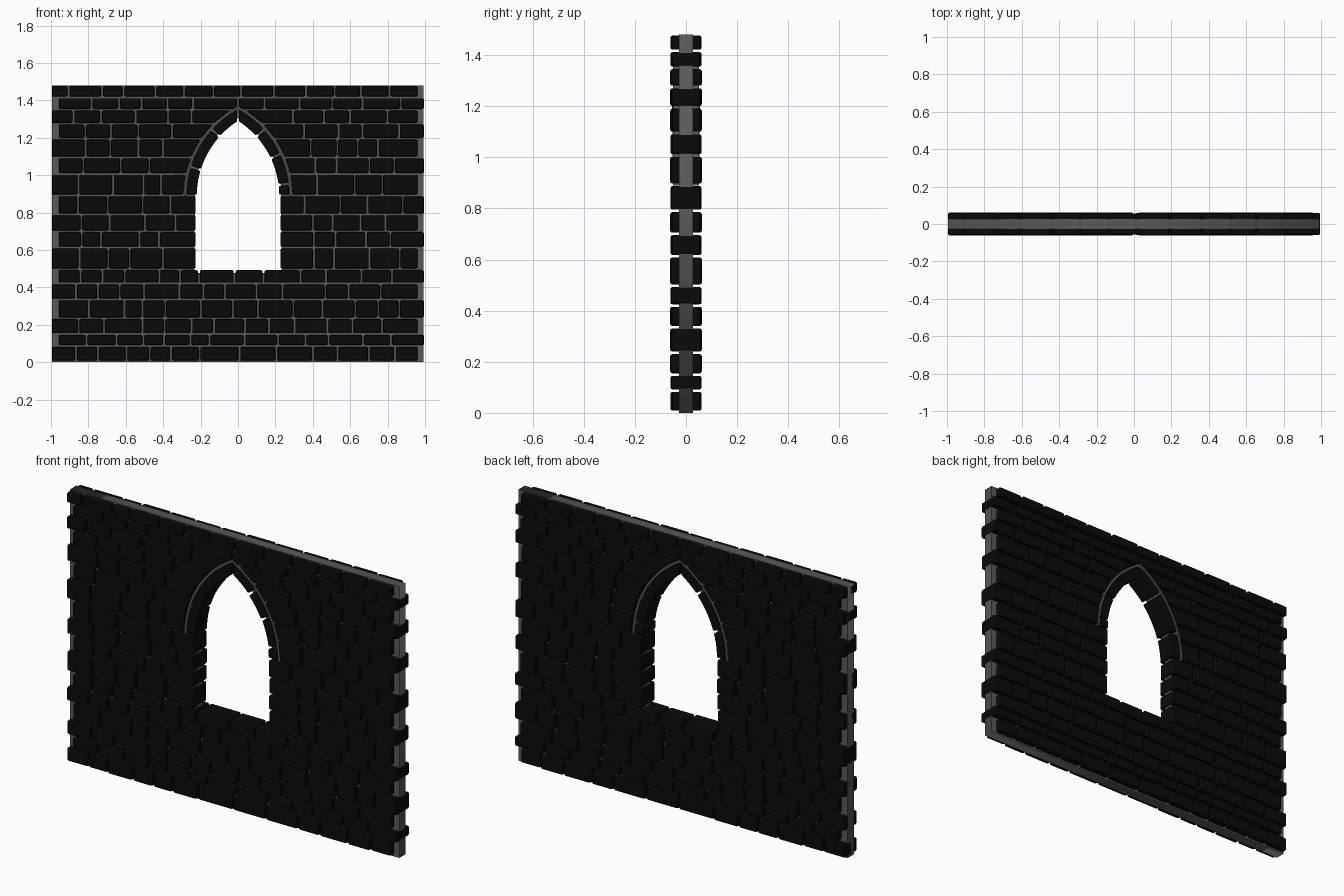
import bpy, bmesh, math, random

if "Cube" in bpy.data.objects:
    bpy.data.objects.remove(bpy.data.objects["Cube"])
random.seed(4)

# pointed arch: two arcs centred at x = +-CX on the springing line
SPRING, CX, R_IN, R_OUT = 0.89, 0.2536, 0.474, 0.541


def material(name, v):
    m = bpy.data.materials.new(name)
    m.diffuse_color = (v, v, v, 1)
    m.use_nodes = True
    m.node_tree.nodes["Principled BSDF"].inputs["Base Color"].default_value = m.diffuse_color
    return m


STONE = material("dark_stone", 0.003)
MORTAR = material("mortar_grey", 0.1)


def half_width(z, r):
    h = r * r - max(z - SPRING, 0) ** 2
    return max(0, math.sqrt(max(h, 0)) - CX)


def prism(bm, pts, d):
    """Extrude an x-z outline from y = -d to y = d."""
    a = [bm.verts.new((x, -d, z)) for x, z in pts]
    b = [bm.verts.new((x, d, z)) for x, z in pts]
    bm.faces.new(a)
    bm.faces.new(b[::-1])
    for i in range(len(pts)):
        j = (i + 1) % len(pts)
        bm.faces.new((a[j], a[i], b[i], b[j]))


def finish(bm, name, mat, bevel=0):
    bmesh.ops.recalc_face_normals(bm, faces=bm.faces)
    me = bpy.data.meshes.new(name)
    bm.to_mesh(me)
    bm.free()
    ob = bpy.data.objects.new(name, me)
    bpy.context.collection.objects.link(ob)
    me.materials.append(mat)
    if bevel:
        m = ob.modifiers.new("worn_edges", "BEVEL")
        m.width, m.segments = bevel, 2
        m.limit_method, m.angle_limit = "ANGLE", math.radians(35)
        m.use_clamp_overlap = False
    return ob


def joints(a, b):
    """Split a run of wall into stones of uneven length."""
    n = max(1, round((b - a) / 0.155))
    w = [random.uniform(0.65, 1.35) for _ in range(n)]
    return [a + (b - a) * sum(w[:i]) / sum(w) for i in range(n + 1)]


# stone courses from the ground up, alternately shifted at the wall ends
LEVELS = [0.004, 0.087, 0.15, 0.235, 0.335, 0.42, 0.497, 0.613, 0.70, 0.79,
          0.892, 1.007, 1.095, 1.195, 1.275, 1.35, 1.416, 1.481]
G = 0.005  # half a joint
for n, (low, high) in enumerate(zip(LEVELS, LEVELS[1:])):
    bm = bmesh.new()
    z0, z1 = low + G, high - G
    xa, xb = (-0.963, 1.0) if n % 2 else (-1.0, 0.965)
    arched = 10 <= n <= 15
    zs = [z0 + (z1 - z0) * i / 4 for i in range(5)]
    if arched:      # runs stop at the widest point of the arch in this course
        w = half_width(z0, R_OUT)
        runs = [(xa, -w), (w, xb)]
    elif 6 <= n <= 9:   # window jambs
        runs = [(xa, -0.221), (0.221, xb)]
    else:
        runs = [(xa, xb)]
    for a, b in runs:
        xs = joints(a, b)
        for x0, x1 in zip(xs, xs[1:]):
            left = [(x0 + G, z0), (x0 + G, z1)]
            right = [(x1 - G, z0), (x1 - G, z1)]
            # stones next to the arch follow its curve
            if arched and b < 0 and x1 == xs[-1]:
                right = [(-half_width(z, R_OUT) - G, z) for z in zs]
            if arched and a > 0 and x0 == xs[0]:
                left = [(half_width(z, R_OUT) + G, z) for z in zs]
            prism(bm, left + right[::-1], random.uniform(0.054, 0.062))
    finish(bm, f"stone_course_{n + 1}", STONE, 0.008)


def arc(s, r, a0, a1, n):
    """Points on one arch side; s = -1 is left, +1 is right."""
    out = []
    for i in range(n + 1):
        t = a0 + (a1 - a0) * i / n
        out.append((s * (r * math.cos(t) - CX), SPRING + r * math.sin(t)))
    return out


def apex(r):
    return math.acos(CX / r)


# arch stones
bm = bmesh.new()
for s, cuts in ((-1, (0, 17, 42, 58)), (1, (0, 7, 25, 42, 58))):
    for a, b in zip(cuts, cuts[1:]):
        ro = R_OUT - 0.014
        t0 = math.radians(a + 0.7)
        t1 = math.radians(b - 0.7)
        e_in = apex(R_IN) - 0.01 if b == 58 else t1
        e_out = apex(ro) - 0.01 if b == 58 else t1
        prism(bm, arc(s, R_IN, t0, e_in, 5) + arc(s, ro, t0, e_out, 5)[::-1],
              random.uniform(0.05, 0.055))
finish(bm, "arch_stones", STONE, 0.007)

# thin grey band around the arch
bm = bmesh.new()
for s in (-1, 1):
    ri, ro = R_OUT - 0.011, R_OUT + 0.001
    prism(bm, arc(s, ri, 0, apex(ri), 14) + arc(s, ro, 0, apex(ro), 14)[::-1], 0.05)
finish(bm, "arch_band", MORTAR)

# mortar core with window opening
cu = bpy.data.curves.new("mortar_core", "CURVE")
cu.dimensions, cu.fill_mode, cu.extrude = "2D", "BOTH", 0.027
r = R_IN + 0.012
w = r - CX
hole = [(-w, 0.478), (w, 0.478)]
hole += arc(1, r, 0, apex(r), 12)[1:] + arc(-1, r, 0, apex(r), 12)[-2:0:-1]
for pts in ([(-0.995, 0), (0.993, 0), (0.993, 1.48), (-0.995, 1.48)], hole):
    sp = cu.splines.new("POLY")
    sp.points.add(len(pts) - 1)
    for p, (x, z) in zip(sp.points, pts):
        p.co = (x, z, 0, 1)
    sp.use_cyclic_u = True
core = bpy.data.objects.new("mortar_core", cu)
core.rotation_euler.x = math.pi / 2
bpy.context.collection.objects.link(core)
cu.materials.append(MORTAR)
bpy.context.view_layer.objects.active = core
core.select_set(True)
bpy.ops.object.convert(target="MESH")
